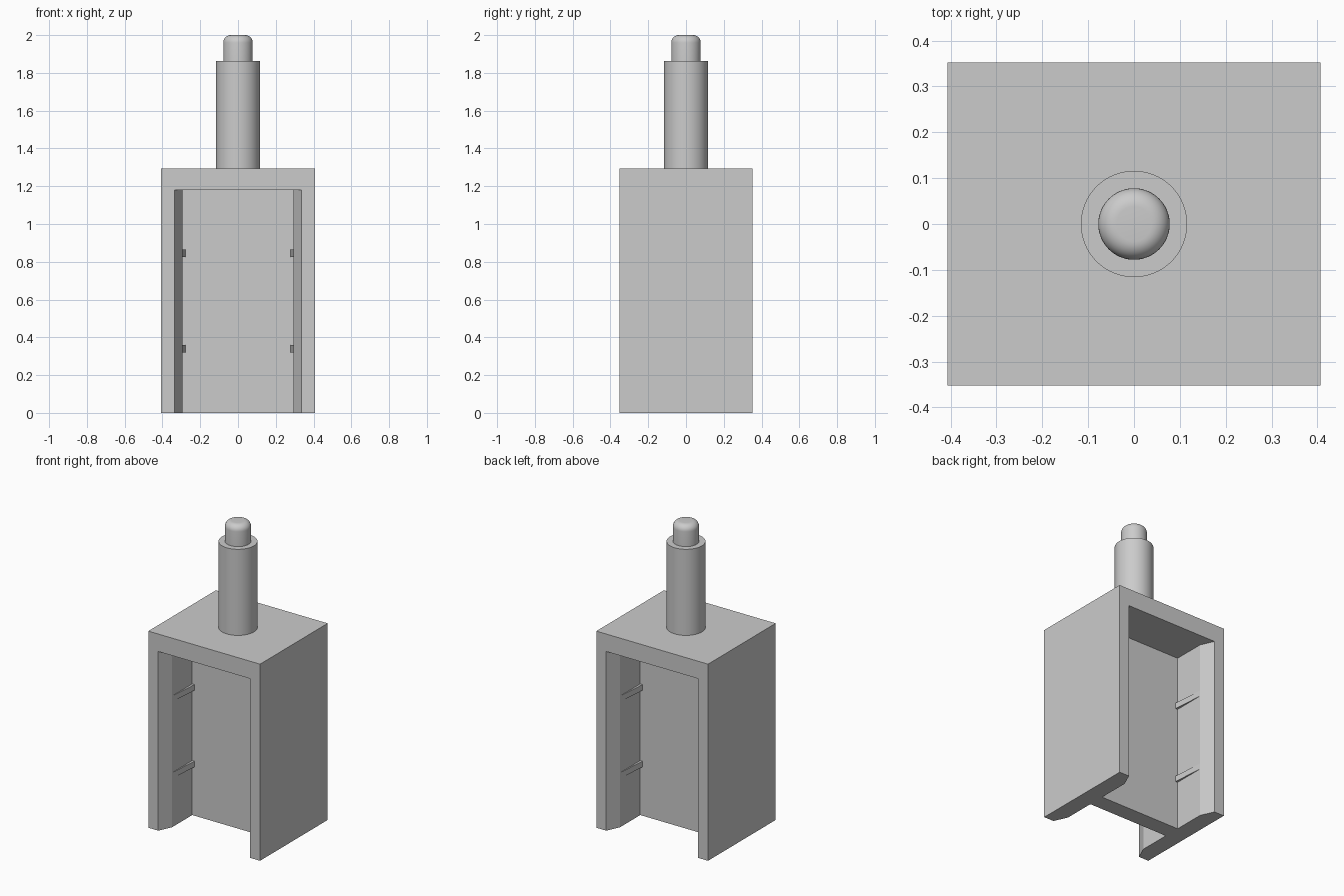
import bpy
import bmesh
import math

cube = bpy.data.objects.get("Cube")
if cube:
    bpy.data.objects.remove(cube, do_unlink=True)

grey = bpy.data.materials.new("plain grey")
grey.use_nodes = True
COLOR = (0.6, 0.6, 0.6, 1)
grey.diffuse_color = COLOR
grey.node_tree.nodes["Principled BSDF"].inputs["Base Color"].default_value = COLOR

HALF_X, HALF_Y, TOP = 0.407, 0.352, 1.295
WEB = 0.055           # half thickness of the central web
INNER, OUTER = 0.295, 0.335
CHAMFER_Y = 0.265     # where the side walls start to flare
CEILING = 1.18


def add_object(name, bm):
    bmesh.ops.recalc_face_normals(bm, faces=bm.faces)
    mesh = bpy.data.meshes.new(name)
    bm.to_mesh(mesh)
    bm.free()
    mesh.materials.append(grey)
    obj = bpy.data.objects.new(name, mesh)
    bpy.context.collection.objects.link(obj)
    return obj


def extrude_outline(bm, outline, z0, z1):
    face = bm.faces.new([bm.verts.new((x, y, z0)) for x, y in outline])
    ext = bmesh.ops.extrude_face_region(bm, geom=[face])
    verts = [g for g in ext["geom"] if isinstance(g, bmesh.types.BMVert)]
    bmesh.ops.translate(bm, verts=verts, vec=(0, 0, z1 - z0))


# Body block
bm = bmesh.new()
extrude_outline(bm, [(-HALF_X, -HALF_Y), (HALF_X, -HALF_Y),
                     (HALF_X, HALF_Y), (-HALF_X, HALF_Y)], 0, TOP)
body = add_object("body", bm)

# Front and back recesses with flared mouths, open at the bottom
bm = bmesh.new()
flare = (OUTER - INNER) / (HALF_Y - CHAMFER_Y)
reach = HALF_Y + 0.1
mouth = INNER + flare * (reach - CHAMFER_Y)
for s in (-1, 1):
    half = [(INNER, s * WEB), (INNER, s * CHAMFER_Y), (mouth, s * reach)]
    extrude_outline(bm, half + [(-x, y) for x, y in reversed(half)], -0.1, CEILING)
cutter = add_object("recess_cutter", bm)
cutter.hide_render = True

cut = body.modifiers.new("recesses", "BOOLEAN")
cut.operation = "DIFFERENCE"
cut.solver = "EXACT"
cut.object = cutter
bpy.context.view_layer.objects.active = body
body.select_set(True)
bpy.ops.object.modifier_apply(modifier=cut.name)
bpy.data.objects.remove(cutter, do_unlink=True)

# Wedge-shaped snap ridges on the inner walls
bm = bmesh.new()
for z in (0.34, 0.845):
    for sx in (-1, 1):
        for sy in (-1, 1):
            wedge = [(sx * INNER, sy * CHAMFER_Y), (sx * INNER, sy * WEB),
                     (sx * (INNER - 0.017), sy * WEB)]
            extrude_outline(bm, wedge, z - 0.019, z + 0.019)
add_object("snap_ridges", bm)


def lathe(name, profile):
    bm = bmesh.new()
    verts = [bm.verts.new((r, 0, z)) for r, z in profile]
    edges = [bm.edges.new(pair) for pair in zip(verts, verts[1:])]
    bmesh.ops.spin(bm, geom=verts + edges, cent=(0, 0, 0), axis=(0, 0, 1),
                   angle=math.tau, steps=64)
    bmesh.ops.remove_doubles(bm, verts=bm.verts, dist=0.0001)
    obj = add_object(name, bm)
    bpy.ops.object.select_all(action="DESELECT")
    bpy.context.view_layer.objects.active = obj
    obj.select_set(True)
    bpy.ops.object.shade_smooth_by_angle(angle=math.radians(35))


# Stem with a stepped, rounded tip
STEM_R, TIP_R, STEP, FILLET = 0.116, 0.078, 1.862, 0.04
rounded = [(TIP_R - FILLET + FILLET * math.cos(a), 2 - FILLET + FILLET * math.sin(a))
           for a in (math.pi / 2 * i / 8 for i in range(9))]
lathe("stem", [(STEM_R, TOP), (STEM_R, STEP), (TIP_R, STEP)] + rounded + [(0, 2)])
